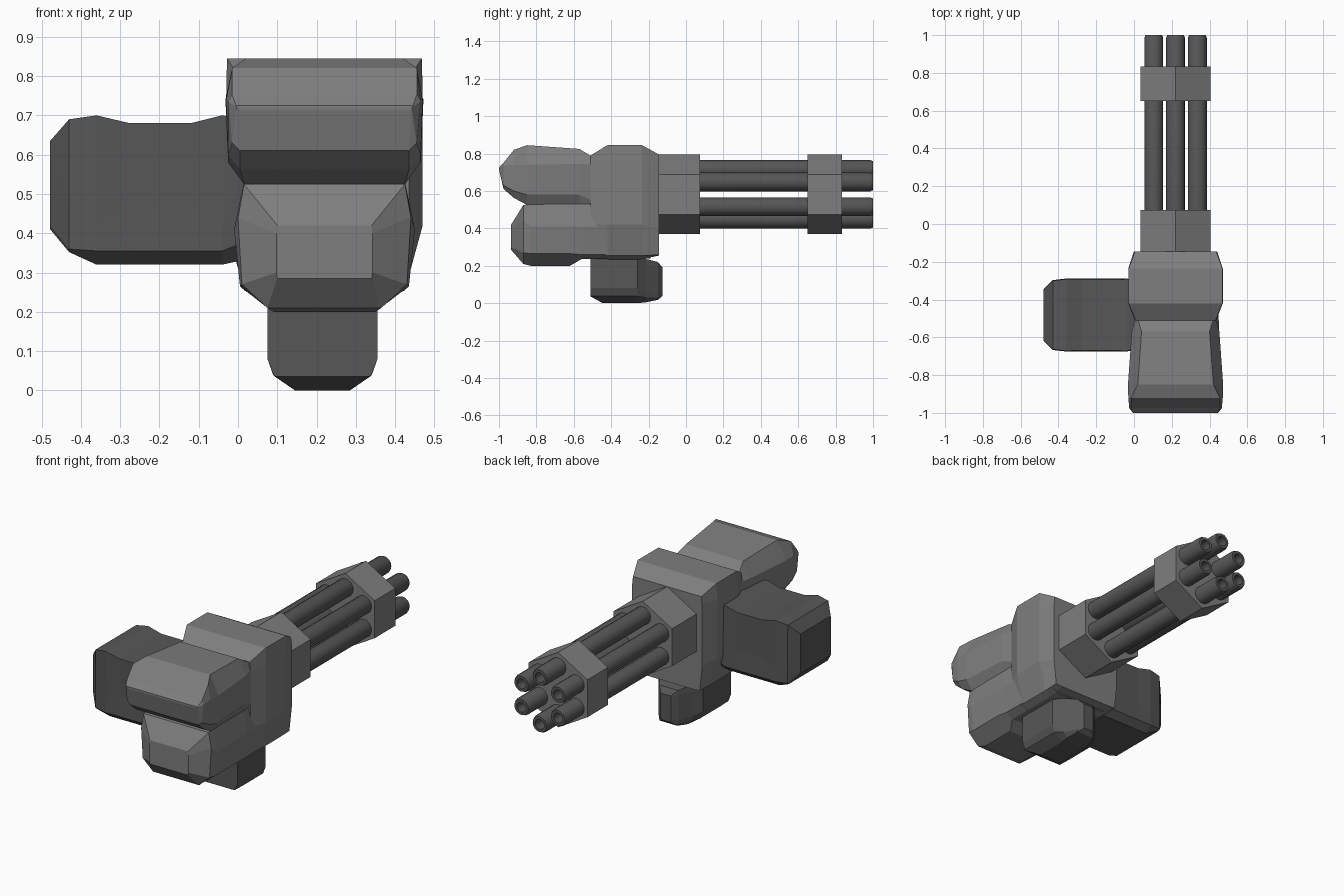
import bpy, bmesh
from math import cos, sin, pi

CX, BZ = 0.22, 0.582          # gun axis: x and z of the barrel cluster


def grey(name, v):
    m = bpy.data.materials.new(name)
    m.diffuse_color = (v, v, v, 1)
    return m


CASING = grey("casing_grey", 0.21)
DARK = grey("dark_grey", 0.095)


def finish(bm, name, mat):
    bmesh.ops.recalc_face_normals(bm, faces=bm.faces)
    me = bpy.data.meshes.new(name)
    bm.to_mesh(me)
    bm.free()
    me.materials.append(mat)
    ob = bpy.data.objects.new(name, me)
    bpy.context.collection.objects.link(ob)
    return ob


def loft(name, mat, centre, rings, axis='y'):
    """Skin mirrored half sections [(half_width, z), ...] placed along an axis."""
    bm = bmesh.new()
    loops = []
    for t, half in rings:
        pts = [(centre + w, z) for w, z in half]
        pts += [(centre - w, z) for w, z in reversed(half)]
        loops.append([bm.verts.new((p, t, z) if axis == 'y' else (t, p, z)) for p, z in pts])
    n = len(loops[0])
    for a, b in zip(loops, loops[1:]):
        for i in range(n):
            j = (i + 1) % n
            bm.faces.new((a[i], a[j], b[j], b[i]))
    bm.faces.new(loops[0])
    bm.faces.new(loops[-1])
    return finish(bm, name, mat)


def lathe(name, mat, x, z, profile, sides, smooth=False):
    """Revolve (radius, y) points about a line parallel to y; ends are capped."""
    bm = bmesh.new()
    loops = [[bm.verts.new((x + r * sin(2 * pi * k / sides), y, z + r * cos(2 * pi * k / sides)))
              for k in range(sides)] for r, y in profile]
    for a, b in zip(loops, loops[1:]):
        for i in range(sides):
            j = (i + 1) % sides
            f = bm.faces.new((a[i], a[j], b[j], b[i]))
            f.smooth = smooth
    bm.faces.new(loops[0])
    bm.faces.new(loops[-1])
    ob = finish(bm, name, mat)
    if smooth:
        bpy.ops.object.select_all(action='DESELECT')
        ob.select_set(True)
        bpy.context.view_layer.objects.active = ob
        bpy.ops.object.shade_smooth_by_angle(angle=pi / 6)
    return ob


# Six hollow barrels
for k in range(6):
    a = k * pi / 3
    lathe(f"barrel_{k + 1}", DARK, CX + 0.133 * sin(a), BZ + 0.133 * cos(a),
          [(0.05, 0), (0.05, 0.985), (0.044, 1), (0.028, 1), (0.028, 0.86)], 16, True)

# Hexagonal collars
lathe("rear_collar", CASING, CX, BZ, [(0.213, -0.2), (0.213, 0.075)], 6)
lathe("front_collar", CASING, CX, BZ, [(0.213, 0.65), (0.213, 0.835)], 6)

# Main body
mid = [(0.248, 0.845), (0.25, 0.75), (0.25, 0.42), (0.205, 0.255), (0.165, 0.235)]
loft("main_body", CASING, CX, [
    (-0.51, [(0.212, 0.79), (0.215, 0.74), (0.215, 0.42), (0.20, 0.265), (0.16, 0.24)]),
    (-0.42, mid), (-0.235, mid),
    (-0.145, [(0.215, 0.795), (0.22, 0.75), (0.22, 0.40), (0.205, 0.258), (0.165, 0.255)])])

# Upper rear housing
loft("upper_rear_housing", CASING, CX, [
    (-0.505, [(0.20, 0.785), (0.214, 0.74), (0.214, 0.55), (0.20, 0.525)]),
    (-0.57, [(0.18, 0.825), (0.232, 0.745), (0.225, 0.58), (0.20, 0.525)]),
    (-0.85, [(0.20, 0.845), (0.252, 0.74), (0.245, 0.58), (0.205, 0.525)]),
    (-0.92, [(0.235, 0.82), (0.25, 0.74), (0.245, 0.60), (0.215, 0.563)]),
    (-0.975, [(0.235, 0.752), (0.245, 0.735), (0.235, 0.63), (0.215, 0.61)]),
    (-1.0, [(0.225, 0.725), (0.225, 0.722), (0.222, 0.718), (0.222, 0.715)])])

# Lower rear housing
loft("lower_rear_housing", CASING, CX, [
    (-0.935, [(0.12, 0.42), (0.122, 0.40), (0.122, 0.30), (0.12, 0.285)]),
    (-0.87, [(0.205, 0.525), (0.22, 0.44), (0.21, 0.27), (0.145, 0.21)]),
    (-0.83, [(0.205, 0.53), (0.23, 0.41), (0.215, 0.265), (0.13, 0.2)]),
    (-0.62, [(0.205, 0.53), (0.23, 0.41), (0.215, 0.265), (0.13, 0.2)]),
    (-0.56, [(0.205, 0.53), (0.23, 0.41), (0.21, 0.26), (0.165, 0.235)]),
    (-0.19, [(0.20, 0.53), (0.22, 0.40), (0.20, 0.26), (0.16, 0.24)])])

# Side ammunition box with a shallow dip between two raised lips
lip = [(0.19, 0.70), (0.193, 0.42), (0.193, 0.355), (0.155, 0.32)]
dip = [(0.187, 0.68), (0.187, 0.47), (0.193, 0.355), (0.155, 0.32)]
loft("ammo_box", DARK, -0.482, [
    (-0.478, [(0.135, 0.635), (0.137, 0.61), (0.137, 0.42), (0.135, 0.41)]),
    (-0.43, [(0.182, 0.69), (0.185, 0.45), (0.185, 0.36), (0.175, 0.352)]),
    (-0.36, lip), (-0.275, dip), (-0.12, dip), (-0.04, lip),
    (0.05, [(0.17, 0.685), (0.18, 0.65), (0.18, 0.39), (0.15, 0.34)])], 'x')

# Grip under the body, with a tapered nose
block = [(0.14, 0.25), (0.14, 0.2), (0.14, 0.08), (0.125, 0.038), (0.07, 0.0)]
loft("grip", DARK, 0.215, [
    (-0.51, [(0.14, 0.25), (0.14, 0.2), (0.14, 0.08), (0.125, 0.04), (0.12, 0.036)]),
    (-0.445, block), (-0.26, block),
    (-0.215, [(0.10, 0.237), (0.105, 0.2), (0.105, 0.06), (0.10, 0.03), (0.07, 0.005)]),
    (-0.15, [(0.06, 0.22), (0.062, 0.2), (0.062, 0.05), (0.06, 0.03), (0.055, 0.018)]),
    (-0.125, [(0.03, 0.19), (0.032, 0.18), (0.032, 0.06), (0.03, 0.045), (0.028, 0.04)])])
